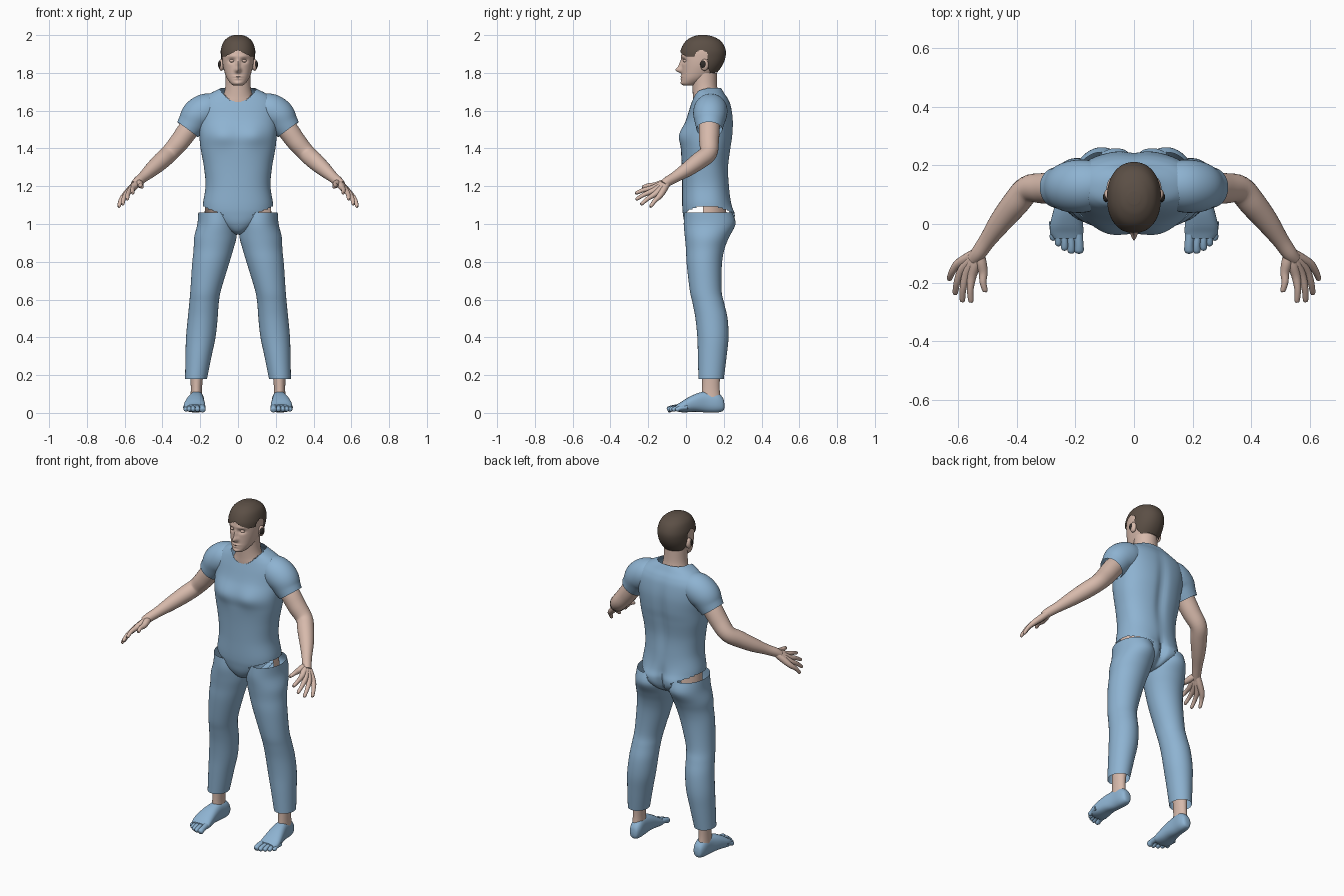
import bpy, bmesh, math
from mathutils import Vector

cube = bpy.data.objects.get("Cube")
if cube:
    bpy.data.objects.remove(cube)


def material(name, rgb):
    m = bpy.data.materials.new(name)
    m.use_nodes = True
    m.diffuse_color = (*rgb, 1)
    bsdf = m.node_tree.nodes["Principled BSDF"]
    bsdf.inputs["Base Color"].default_value = (*rgb, 1)
    bsdf.inputs["Roughness"].default_value = 0.7
    return m


BLUE = material("blue cloth", (0.27, 0.45, 0.64))
SKIN = material("skin", (0.68, 0.49, 0.41))
HAIR = material("brown hair", (0.105, 0.078, 0.06))
DARK = material("dark ear", (0.03, 0.025, 0.022))


def smooth_rows(rows, steps):
    """Catmull-Rom interpolation between rows of numbers."""
    out = []
    for i in range(len(rows) - 1):
        a, b, c, d = (rows[max(i - 1, 0)], rows[i], rows[i + 1], rows[min(i + 2, len(rows) - 1)])
        for s in range(steps):
            t = s / steps
            out.append([q + t / 2 * (r - p + t * (2 * p - 5 * q + 4 * r - w + t * (3 * (q - r) + w - p)))
                        for p, q, r, w in zip(a, b, c, d)])
    return out + [list(rows[-1])]


def finish(name, bm, mat, mirror):
    me = bpy.data.meshes.new(name)
    bm.to_mesh(me)
    bm.free()
    me.materials.append(mat)
    ob = bpy.data.objects.new(name, me)
    bpy.context.collection.objects.link(ob)
    if mirror:
        ob.modifiers.new("Mirror", "MIRROR").use_mirror_merge = False
    bpy.ops.object.select_all(action="DESELECT")
    ob.select_set(True)
    bpy.context.view_layer.objects.active = ob
    bpy.ops.object.shade_smooth_by_angle(angle=math.radians(50))
    return ob


def bridge(bm, rings, caps):
    for lo, hi in zip(rings, rings[1:]):
        for k in range(len(lo)):
            j = (k + 1) % len(lo)
            bm.faces.new((lo[k], lo[j], hi[j], hi[k]))
    if caps[0]:
        bm.faces.new(rings[0][::-1])
    if caps[1]:
        bm.faces.new(rings[-1])
    bmesh.ops.recalc_face_normals(bm, faces=bm.faces)


def loft(name, rows, mat, axis="z", seg=48, steps=5, power=2.0, caps=(False, False),
         bumps=(), keep=None, grow=0, mirror=False):
    """Rows: position on axis, centre x, half width, low and high of the other axis."""
    bm = bmesh.new()
    rings = []
    for pos, cx, rx, lo, hi in smooth_rows(rows, steps):
        ring = []
        for k in range(seg):
            a = 2 * math.pi * k / seg
            c, s = math.cos(a), math.sin(a)
            x = cx + rx * math.copysign(abs(c) ** (2 / power), c)
            w = (lo + hi) / 2 + (hi - lo) / 2 * math.copysign(abs(s) ** (2 / power), s)
            if axis == "z":
                # soft bumps and hollows pushed along y on the front (-1) or back (1)
                for side, bx, bz, wx, wz, dy in bumps:
                    if s * side > 0:
                        fall = ((abs(x) - bx) / wx) ** 2 + ((pos - bz) / wz) ** 2
                        w += dy * math.exp(-fall) * min(1, abs(s) * 2)
                ring.append(bm.verts.new((x, w, pos)))
            else:
                ring.append(bm.verts.new((x, pos, w)))
        rings.append(ring)
    bridge(bm, rings, caps)
    if grow:
        bm.normal_update()
        for v in bm.verts:
            v.co += v.normal * grow
    if keep:
        gone = [f for f in bm.faces if not keep(f.calc_center_median())]
        bmesh.ops.delete(bm, geom=gone, context="FACES")
    return finish(name, bm, mat, mirror)


def tube(name, rows, mat, seg=16, steps=5, caps=(True, True)):
    """Mirrored round tube; rows: x, y, z, radius."""
    bm = bmesh.new()
    path = smooth_rows(rows, steps)
    pts = [Vector(p[:3]) for p in path]
    rings = []
    for i, p in enumerate(pts):
        q = (pts[min(i + 1, len(pts) - 1)] - pts[max(i - 1, 0)]).to_track_quat("Z", "Y")
        rings.append([bm.verts.new(p + q @ Vector((math.cos(a), math.sin(a), 0)) * path[i][3])
                      for a in (2 * math.pi * k / seg for k in range(seg))])
    bridge(bm, rings, caps)
    return finish(name, bm, mat, True)


def ball(name, centre, size, mat, mirror=True):
    bm = bmesh.new()
    bmesh.ops.create_uvsphere(bm, u_segments=20, v_segments=12, radius=1)
    for v in bm.verts:
        v.co = Vector(centre) + v.co * Vector(size)
    return finish(name, bm, mat, mirror)


# Shirt and pelvis, with a scooped neckline and open hip slits
def shirt_keep(c):
    ax = abs(c.x)
    if c.y < 0.11 and ax < 0.1 and c.z > 1.645 + 7.5 * ax * ax:
        return False
    return not (ax > 0.08 and c.z < 1.05 + (ax - 0.08) * 0.4)


loft("shirt", [(0.945, 0, .015, .06, .16), (0.96, 0, .05, .02, .2), (1.0, 0, .12, -.005, .24),
               (1.05, 0, .178, -.016, .25), (1.1, 0, .186, -.02, .24), (1.2, 0, .172, -.02, .23),
               (1.3, 0, .18, -.022, .226), (1.4, 0, .198, -.027, .238), (1.47, 0, .205, -.03, .248),
               (1.55, 0, .212, 0, .25), (1.62, 0, .212, .022, .24), (1.66, 0, .19, .035, .225),
               (1.69, 0, .15, .045, .205), (1.715, 0, .1, .05, .19), (1.72, 0, .092, .05, .186)],
     BLUE, seg=96, steps=8, power=2.3, caps=(True, False), keep=shirt_keep,
     bumps=[(-1, .085, 1.47, .06, .06, -.012), (1, .09, 1.03, .06, .07, .018),
            (1, 0, 1.02, .02, .08, -.025), (1, 0, 1.4, .03, .2, -.014)])
tube("sleeve", [(.12, .135, 1.61, .08), (.17, .13, 1.6, .09), (.215, .127, 1.572, .088),
                (.245, .125, 1.53, .076), (.267, .124, 1.5, .068)], BLUE, seg=40, caps=(False, False))

# Trouser legs
loft("trouser_leg", [(1.062, .112, .098, -.008, .245), (1.0, .11, .105, -.012, .262),
                     (.93, .12, .112, -.006, .228), (.865, .13, .105, 0, .203),
                     (.785, .146, .097, .004, .19), (.65, .171, .081, .02, .188),
                     (.58, .18, .078, .035, .202), (.5, .187, .079, .05, .22),
                     (.4, .197, .078, .06, .225), (.3, .209, .069, .063, .215),
                     (.18, .222, .058, .066, .2)], BLUE, seg=48, mirror=True)

# Skin glimpsed through the hip slits
loft("hip_skin", [(1.0, 0, .18, -.005, .24), (1.14, 0, .172, -.005, .225)], SKIN, seg=64,
     keep=lambda c: abs(c.x) > 0.1 and 0.09 < c.y < 0.21)

# Ankles and feet
loft("ankle", [(.07, .22, .032, .08, .185), (.14, .22, .03, .085, .178), (.28, .215, .04, .085, .185)],
     SKIN, seg=24, mirror=True)
loft("foot", [(.203, .214, .012, .025, .05), (.195, .214, .026, .01, .08), (.165, .215, .036, .002, .108),
              (.11, .219, .038, .002, .115), (.05, .226, .048, .006, .1), (0, .23, .056, .003, .075),
              (-.03, .229, .056, .004, .055), (-.05, .227, .046, .01, .044)],
     BLUE, axis="y", seg=32, power=2.4, caps=(True, True), mirror=True)
for i, (x, y, r) in enumerate([(.188, -.1, .017), (.214, -.1, .0135), (.237, -.09, .013),
                               (.258, -.075, .0125), (.276, -.056, .012)]):
    tube(f"toe_{i + 1}", [(x + .003, y + .065, .03, r), (x, y + .03, .026, r * .9),
                          (x, y + .012, .019, r), (x, y + .003, .017, r * .75),
                          (x, y, .016, r * .3)], BLUE, steps=3)

# Arms and hands
tube("arm", [(.2, .127, 1.575, .055), (.262, .123, 1.5, .055), (.31, .122, 1.435, .052),
             (.362, .118, 1.375, .047), (.405, .07, 1.335, .046), (.455, .008, 1.29, .039),
             (.5, -.055, 1.25, .029), (.53, -.098, 1.225, .026), (.548, -.12, 1.207, .022)],
     SKIN, seg=28)
wrist = Vector((.53, -.095, 1.222))
fingers = {"index_finger": ((.553, -.178, 1.19), (.557, -.268, 1.163)),
           "middle_finger": ((.572, -.174, 1.175), (.587, -.266, 1.13)),
           "ring_finger": ((.588, -.16, 1.161), (.612, -.24, 1.103)),
           "little_finger": ((.602, -.138, 1.15), (.632, -.19, 1.09)),
           "thumb": ((.515, -.165, 1.205), (.508, -.232, 1.195))}
for name, (knuckle, tip) in fingers.items():
    k, t = Vector(knuckle), Vector(tip)
    bend = k.lerp(t, .5) + Vector((.004, 0, .004))
    tube(name, [(*wrist, .017), (*wrist.lerp(k, .5), .019), (*k, .0155), (*bend, .0115),
                (*k.lerp(t, .93), .009), (*t, .003)], SKIN, steps=4)

# Neck
loft("neck", [(1.58, 0, .1, .04, .2), (1.64, 0, .098, .036, .19), (1.68, 0, .078, .036, .175),
              (1.73, 0, .067, .034, .165), (1.8, 0, .065, .03, .163)], SKIN)

# Head with nose, brow, eye sockets and lips
HEAD = [(1.733, 0, .025, -.012, .04), (1.745, 0, .04, -.023, .07), (1.77, 0, .058, -.023, .115),
        (1.8, 0, .07, -.022, .152), (1.84, 0, .08, -.022, .183), (1.88, 0, .084, -.024, .2),
        (1.92, 0, .083, -.02, .202), (1.96, 0, .07, .002, .182), (1.983, 0, .045, .035, .145),
        (1.992, 0, .02, .068, .11)]
loft("head", HEAD, SKIN, seg=96, steps=8, power=2.15, caps=(True, True),
     bumps=[(-1, 0, 1.815, .014, .014, -.03), (-1, 0, 1.84, .009, .024, -.016),
            (-1, .033, 1.864, .018, .012, .013), (-1, .03, 1.888, .03, .01, -.004),
            (-1, 0, 1.781, .022, .005, -.007), (-1, 0, 1.768, .018, .005, -.006),
            (-1, 0, 1.745, .02, .012, -.006)])
ball("eye", (.032, -.002, 1.864), (.014, .014, .009), SKIN)


# Short hair, cut back around the ears
def hair_keep(c):
    if c.y > 0.115:
        return c.z > 1.8 + max(0, .13 - c.y) * 2
    if c.y > 0.045:
        return c.z > 1.922 - 18 * (c.y - .082) ** 2
    return c.z > 1.885 + .035 * max(0, 1 - abs(c.x) / .07)


loft("hair", HEAD, HAIR, seg=128, steps=12, power=2.15, caps=(False, True), keep=hair_keep, grow=.008)

# Ears
ball("ear", (.088, .098, 1.842), (.015, .022, .031), SKIN)
ball("ear_hollow", (.095, .092, 1.845), (.011, .017, .021), DARK)
